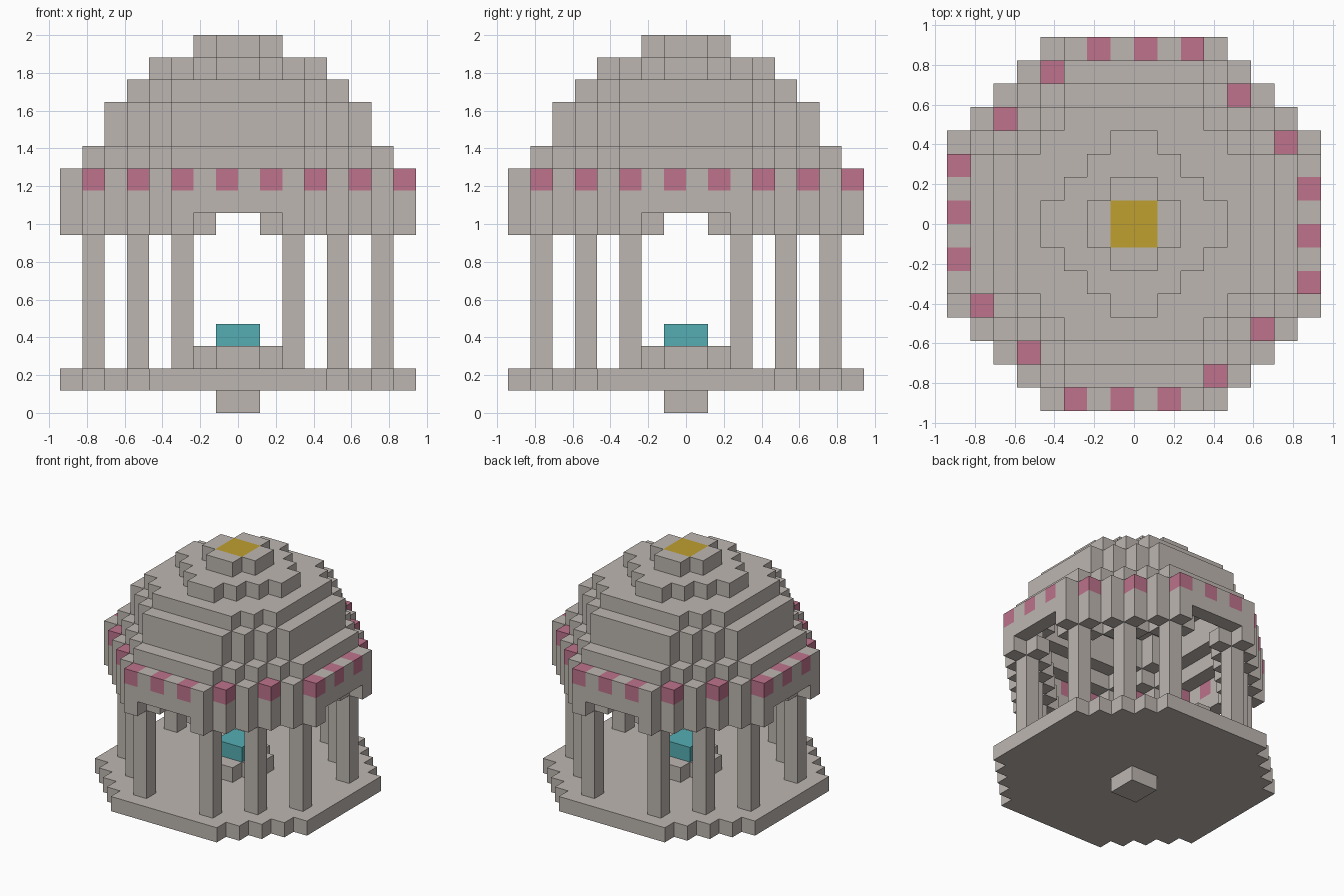
import bpy
import bmesh
from mathutils import Vector

cube = bpy.data.objects.get("Cube")
if cube:
    bpy.data.objects.remove(cube, do_unlink=True)

U = 2 / 17  # edge length of one block


def material(name, rgb):
    m = bpy.data.materials.new(name)
    m.use_nodes = True
    color = (*rgb, 1)
    m.diffuse_color = color
    m.node_tree.nodes["Principled BSDF"].inputs["Base Color"].default_value = color
    return m


stone = material("warm grey stone", (0.51, 0.47, 0.44))
pink = material("pink trim", (0.51, 0.17, 0.26))
teal = material("teal altar", (0.09, 0.42, 0.45))
gold = material("gold skylight", (0.52, 0.35, 0.03))


def octagon(radius, diagonal):
    """Cells of a stepped octagon, limited by its radius and its corner sum."""
    def corner(i):
        return i + 1 if i >= 0 else -i
    span = range(-radius, radius)
    return {(x, y) for x in span for y in span
            if corner(x) + corner(y) <= diagonal}


def layers(cells, *levels):
    return {(x, y, z) for x, y in cells for z in levels}


def turned(cells):
    """Repeat cells at four quarter turns about the centre."""
    result = set()
    for x, y in cells:
        for _ in range(4):
            result.add((x, y))
            x, y = -y - 1, x
    return result


def build(name, cells, base, accent=None, accent_cells=()):
    """Make one mesh from the exposed sides of a set of blocks."""
    bm = bmesh.new()
    for cell in sorted(cells):
        centre = Vector(cell) + Vector((0.5, 0.5, 0.5))
        for axis in range(3):
            for sign in (-1, 1):
                n = Vector((0, 0, 0))
                n[axis] = sign
                if tuple(int(c + d) for c, d in zip(cell, n)) in cells:
                    continue
                a = Vector((0, 0, 0))
                a[(axis + 1) % 3] = 1
                b = n.cross(a)
                ring = (a + b, b - a, -a - b, a - b)
                face = bm.faces.new([bm.verts.new((centre + (n + r) / 2) * U)
                                     for r in ring])
                face.material_index = int(cell in accent_cells)
    bmesh.ops.remove_doubles(bm, verts=bm.verts, dist=U / 100)
    mesh = bpy.data.meshes.new(name)
    bm.to_mesh(mesh)
    bm.free()
    mesh.materials.append(base)
    if accent:
        mesh.materials.append(accent)
    obj = bpy.data.objects.new(name, mesh)
    bpy.context.collection.objects.link(obj)


# Foot, floor, pedestal and altar
square = octagon(1, 2)
build("foot", layers(square, 0), stone)
build("floor", layers(octagon(8, 12), 1), stone)
build("pedestal", layers(octagon(2, 3), 2), stone)
build("altar", layers(square, 3), teal)

# Twelve columns
columns = turned({(2, 6), (4, 4), (6, 2)})
for i, spot in enumerate(sorted(columns)):
    build(f"column_{i + 1}", layers({spot}, *range(2, 8)), stone)

# Cross-shaped capitals carrying a ring with pink blocks along its top
capitals = {(x + dx, y + dy) for x, y in columns
            for dx, dy in ((0, 0), (1, 0), (-1, 0), (0, 1), (0, -1))}
ring = octagon(8, 11) - octagon(7, 10)
trim = turned({(-3, -8), (-1, -8), (1, -8), (3, -7), (5, -5)})
build("entablature", layers(capitals, 8) | layers(ring, 9, 10),
      stone, pink, layers(trim, 10))

# Hollow stepped dome with a gold centre
steps = [(7, 10, (11,)), (6, 9, (12, 13)), (5, 8, (14,)),
         (4, 5, (15,)), (2, 3, (16,))]
dome = set()
for i, (radius, diagonal, levels) in enumerate(steps):
    inner = octagon(*steps[i + 1][:2]) if i + 1 < len(steps) else set()
    dome |= layers(octagon(radius, diagonal) - inner, *levels)
build("dome", dome, stone, gold, layers(square, 16))
